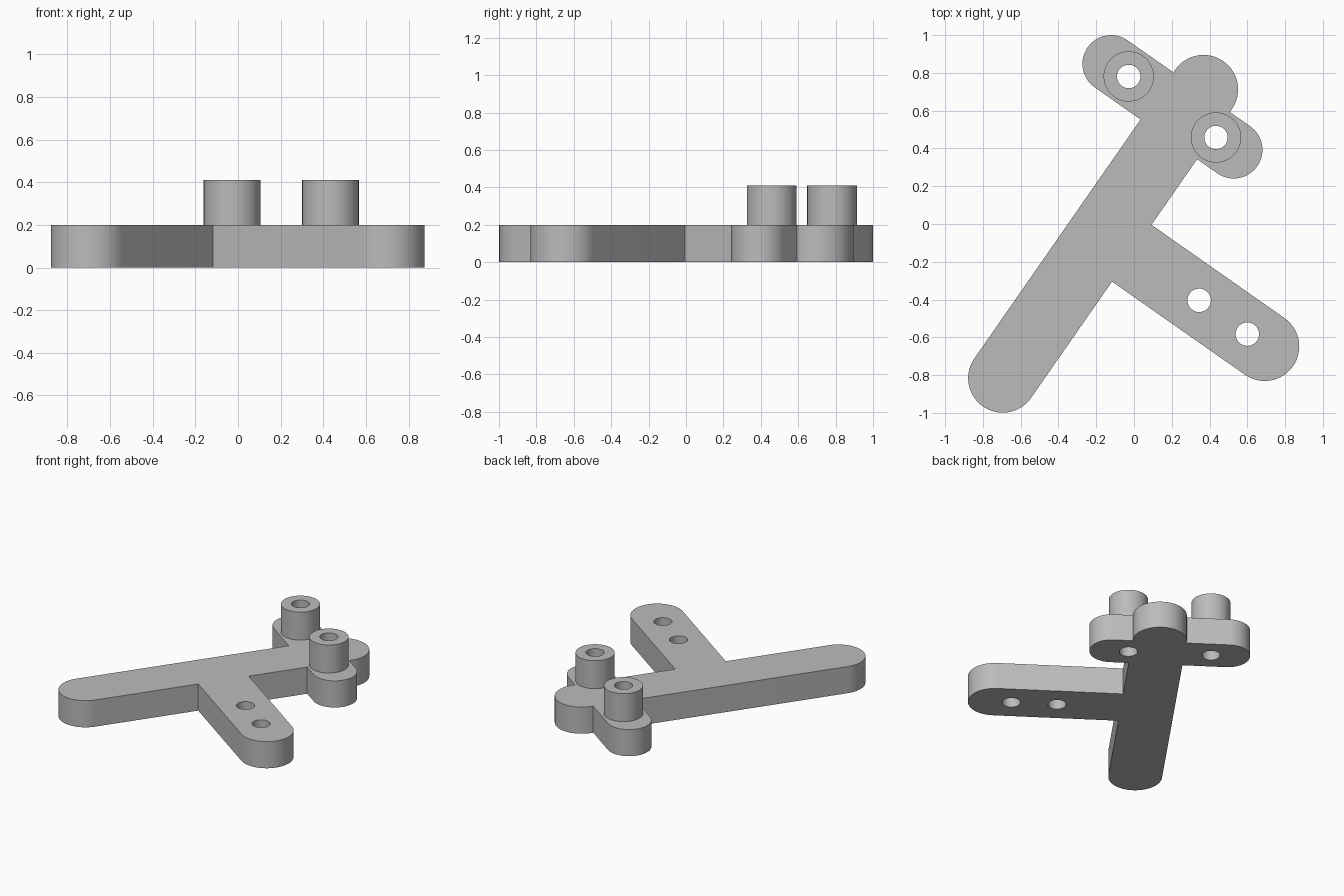
import bpy
import bmesh
import math
from mathutils import Vector

default = bpy.data.objects.get("Cube")
if default:
    bpy.data.objects.remove(default, do_unlink=True)

PLATE_TOP, BOSS_TOP = 0.2, 0.41
BOSS_RADIUS, HOLE_RADIUS = 0.133, 0.062
STEPS = 32

grey = bpy.data.materials.new("plain grey")
grey.use_nodes = True
colour = (0.5, 0.5, 0.5, 1)
grey.diffuse_color = colour
grey.node_tree.nodes["Principled BSDF"].inputs["Base Color"].default_value = colour


def slot(name, a, b, radius, low, high):
    """Upright prism with a round end at a and at b (a cylinder when a == b)."""
    a, b = Vector(a), Vector(b)
    along = b - a
    heading = math.atan2(along.y, along.x)
    bm = bmesh.new()
    ring = []
    for centre, start in ((b, heading - math.pi / 2), (a, heading + math.pi / 2)):
        count = STEPS if a == b else STEPS + 1
        for i in range(count):
            t = start + math.pi * i / STEPS
            ring.append(bm.verts.new((centre.x + radius * math.cos(t),
                                      centre.y + radius * math.sin(t), low)))
    base = bm.faces.new(ring)
    top = bmesh.ops.extrude_face_region(bm, geom=[base])["geom"]
    bmesh.ops.translate(bm, vec=(0, 0, high - low),
                        verts=[v for v in top if isinstance(v, bmesh.types.BMVert)])
    bmesh.ops.recalc_face_normals(bm, faces=bm.faces)
    mesh = bpy.data.meshes.new(name)
    bm.to_mesh(mesh)
    bm.free()
    mesh.materials.append(grey)
    obj = bpy.data.objects.new(name, mesh)
    bpy.context.scene.collection.objects.link(obj)
    return obj


def combine(target, tools, operation):
    """Apply boolean operations to target and discard the tools."""
    for tool in tools:
        tool.hide_render = True
        mod = target.modifiers.new(tool.name, "BOOLEAN")
        mod.operation, mod.solver, mod.object = operation, "EXACT", tool
    graph = bpy.context.evaluated_depsgraph_get()
    result = bpy.data.meshes.new_from_object(target.evaluated_get(graph))
    target.modifiers.clear()
    target.data = result
    for tool in tools:
        bpy.data.objects.remove(tool, do_unlink=True)


# Flat bracket: long bar, side arm and cross bar
bracket = slot("bracket", (-0.695, -0.816), (0.368, 0.712), 0.183, 0, PLATE_TOP)
side_arm = slot("side_arm", (-0.013, -0.154), (0.692, -0.648), 0.183, 0, PLATE_TOP)
cross_bar = slot("cross_bar", (-0.121, 0.848), (0.528, 0.393), 0.152, 0, PLATE_TOP)

# Raised bosses on the cross bar
boss_spots = [(-0.028, 0.781), (0.434, 0.458)]
bosses = [slot("boss", p, p, BOSS_RADIUS, PLATE_TOP / 2, BOSS_TOP) for p in boss_spots]
combine(bracket, [side_arm, cross_bar] + bosses, "UNION")

# Through holes in the bosses and the side arm
hole_spots = boss_spots + [(0.345, -0.404), (0.6, -0.583)]
holes = [slot("hole_cutter", p, p, HOLE_RADIUS, -0.1, BOSS_TOP + 0.1) for p in hole_spots]
combine(bracket, holes, "DIFFERENCE")

# Smooth round walls with crisp rims
bpy.ops.object.select_all(action="DESELECT")
bracket.select_set(True)
bpy.context.view_layer.objects.active = bracket
bpy.ops.object.shade_smooth_by_angle(angle=math.radians(30))
